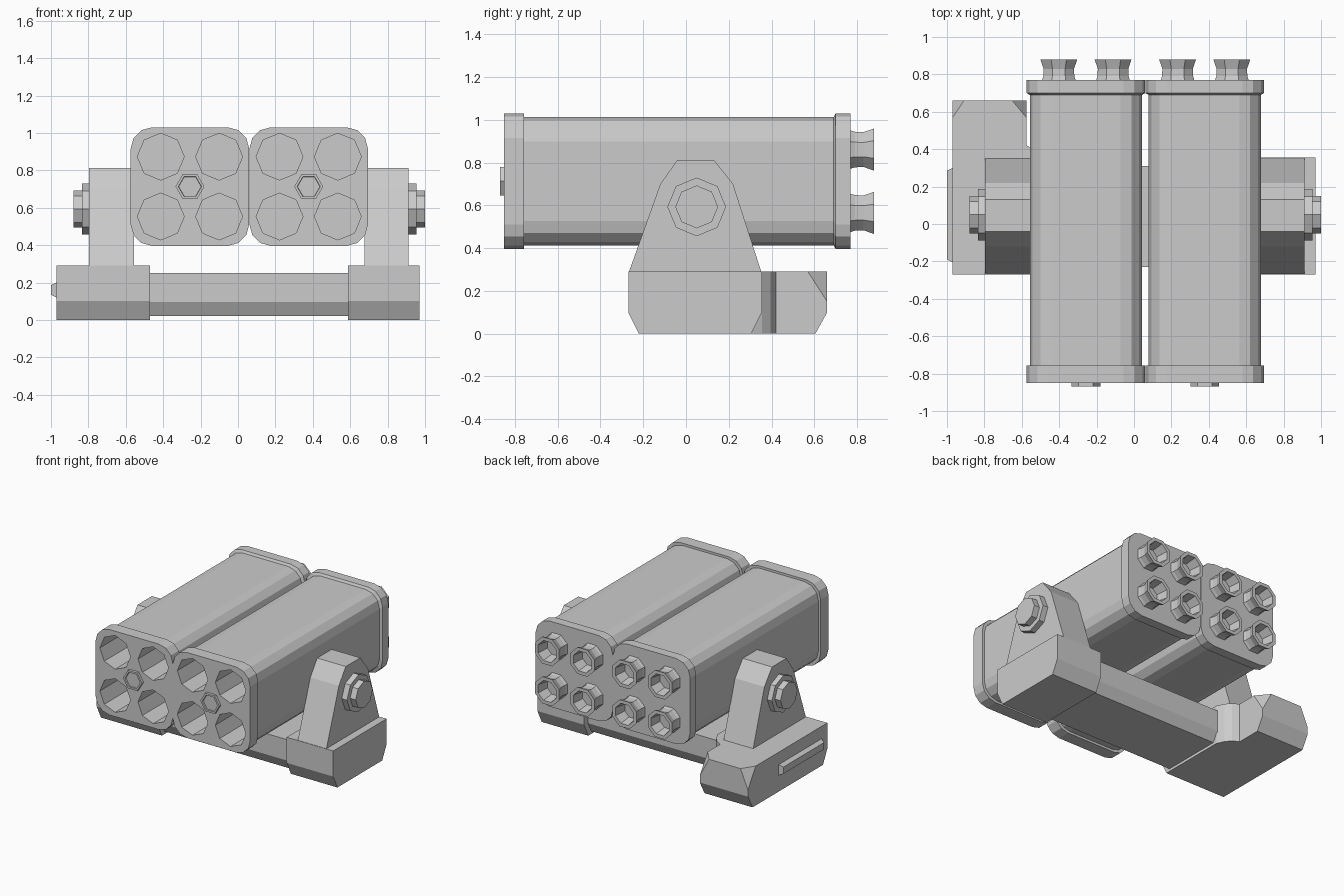
import bpy, bmesh, math
from mathutils import Vector

old = bpy.data.objects.get("Cube")
if old:
    bpy.data.objects.remove(old, do_unlink=True)

grey = bpy.data.materials.new("plain_grey")
grey.use_nodes = True
grey.diffuse_color = (0.6, 0.6, 0.6, 1)
grey.node_tree.nodes["Principled BSDF"].inputs["Base Color"].default_value = (0.6, 0.6, 0.6, 1)


def loft(name, rings, cuts=()):
    """Bridge rings of points into a closed solid, then trim corners with three-point planes."""
    bm = bmesh.new()
    loops = [[bm.verts.new(p) for p in ring] for ring in rings]
    n = len(loops[0])
    for a, b in zip(loops, loops[1:]):
        for i in range(n):
            j = (i + 1) % n
            bm.faces.new((a[i], a[j], b[j], b[i]))
    bm.faces.new(loops[0])
    bm.faces.new(loops[-1])
    centre = sum((v.co for v in bm.verts), Vector()) / len(bm.verts)
    for p, q, r in cuts:
        p, q, r = Vector(p), Vector(q), Vector(r)
        normal = (q - p).cross(r - p).normalized()
        if normal.dot(centre - p) > 0:
            normal = -normal
        bmesh.ops.bisect_plane(bm, geom=bm.verts[:] + bm.edges[:] + bm.faces[:],
                               plane_co=p, plane_no=normal, clear_outer=True)
        bmesh.ops.holes_fill(bm, edges=[e for e in bm.edges if e.is_boundary], sides=0)
    bmesh.ops.recalc_face_normals(bm, faces=bm.faces[:])
    mesh = bpy.data.meshes.new(name)
    bm.to_mesh(mesh)
    bm.free()
    mesh.materials.append(grey)
    obj = bpy.data.objects.new(name, mesh)
    bpy.context.collection.objects.link(obj)
    return obj


def turned(name, axis, a, b, steps, sides, turn=0.0):
    """Polygonal turned part along x or y; steps are (position, radius)."""
    rings = []
    for pos, r in steps:
        ring = []
        for i in range(sides):
            t = math.tau * i / sides + turn
            u, w = a + r * math.cos(t), b + r * math.sin(t)
            ring.append((pos, u, w) if axis == "x" else (u, pos, w))
        rings.append(ring)
    return loft(name, rings)


def side_prism(name, profile, x0, x1):
    return loft(name, [[(x, y, z) for y, z in profile] for x in (x0, x1)])


def rounded(cx, cz, half, radius, y, segs=3):
    pts = []
    for k, (sx, sz) in enumerate(((1, 1), (-1, 1), (-1, -1), (1, -1))):
        for i in range(segs + 1):
            t = math.pi / 2 * (k + i / segs)
            pts.append((cx + sx * (half - radius) + radius * math.cos(t), y,
                        cz + sz * (half - radius) + radius * math.sin(t)))
    return pts


# Launcher pods: stepped body with end caps, bored tubes, rear nozzles, front bolt
POD_Z = 0.713
for side, cx in (("right", -0.257), ("left", 0.378)):
    sections = ((-0.85, 0.317), (-0.757, 0.317), (-0.757, 0.3), (0.69, 0.3),
                (0.70, 0.317), (0.77, 0.317))
    pod = loft(side + "_pod", [rounded(cx, POD_Z, h, 0.115, y) for y, h in sections])
    corners = [(sx, sz) for sx in (-1, 1) for sz in (-1, 1)]
    cutters = []
    for sx, sz in corners:
        bore = turned("bore_cutter", "y", cx + sx * 0.156, POD_Z + sz * 0.16,
                      ((-0.95, 0.125), (-0.35, 0.125)), 8)
        bore.hide_render = True
        cutters.append(bore)
        mod = pod.modifiers.new("bore", "BOOLEAN")
        mod.operation = "DIFFERENCE"
        mod.solver = "EXACT"
        mod.object = bore
    bpy.context.view_layer.update()
    graph = bpy.context.evaluated_depsgraph_get()
    bored = bpy.data.meshes.new_from_object(pod.evaluated_get(graph))
    pod.modifiers.clear()
    pod.data = bored
    for bore in cutters:
        bpy.data.objects.remove(bore, do_unlink=True)

    for i, (sx, sz) in enumerate(corners):
        turned(f"{side}_nozzle_{i + 1}", "y", cx + sx * 0.145, POD_Z + sz * 0.148,
               ((0.76, 0.1), (0.79, 0.09), (0.83, 0.088), (0.88, 0.107),
                (0.88, 0.08), (0.79, 0.066)), 8, math.pi / 8)
    turned(side + "_front_bolt", "y", cx, POD_Z,
           ((-0.84, 0.077), (-0.87, 0.077), (-0.87, 0.062), (-0.86, 0.06)), 6)

# Upright brackets
bracket = ((-0.27, 0.28), (-0.12, 0.7), (-0.04, 0.813), (0.13, 0.813), (0.22, 0.7), (0.355, 0.28))
side_prism("right_bracket", bracket, -0.797, -0.555)
side_prism("left_bracket", bracket, 0.677, 0.912)

# Pivot bolts with washers
for side, sign, face, washer, head in (("right", -1, 0.79, 0.835, 0.88), ("left", 1, 0.9, 0.955, 1.0)):
    turned(side + "_pivot_bolt", "x", 0.05, 0.593,
           ((sign * face, 0.137), (sign * washer, 0.137), (sign * washer, 0.1), (sign * head, 0.1)),
           8)

# Left foot and cross bar
foot = ((-0.27, 0.29), (-0.27, 0.1), (-0.22, 0), (0.305, 0), (0.355, 0.1), (0.355, 0.29))
side_prism("left_foot", foot, 0.588, 0.97)
bar = ((-0.23, 0.25), (-0.23, 0.095), (-0.19, 0.02), (0.27, 0.02), (0.31, 0.095), (0.31, 0.25))
side_prism("cross_bar", bar, -0.5, 0.6)

# Right foot, extended backward with a concave inner side and trimmed corners
outline = [(-0.97, -0.27), (-0.47, -0.27), (-0.47, 0.3), (-0.495, 0.355), (-0.53, 0.395),
           (-0.575, 0.42), (-0.575, 0.66), (-0.97, 0.66)]
trims = [((-1, -0.27, 0.1), (0, -0.27, 0.1), (0, -0.22, 0)),
         ((-1, 0.66, 0.1), (0, 0.66, 0.1), (0, 0.605, 0)),
         ((-0.97, 0.57, 0.29), (-0.91, 0.66, 0.29), (-0.97, 0.66, 0.15)),
         ((-0.575, 0.57, 0.29), (-0.65, 0.66, 0.29), (-0.575, 0.66, 0.15))]
loft("right_foot", [[(x, y, z) for x, y in outline] for z in (0, 0.292)], trims)

# Raised side rail on the right foot
loft("right_side_rail",
     [[(x, y0, z0), (x, y1, z0), (x, y1, z1), (x, y0, z1)]
      for x, y0, y1, z0, z1 in ((-0.96, -0.21, 0.305, 0.115, 0.205), (-1.0, -0.19, 0.285, 0.135, 0.185))])
